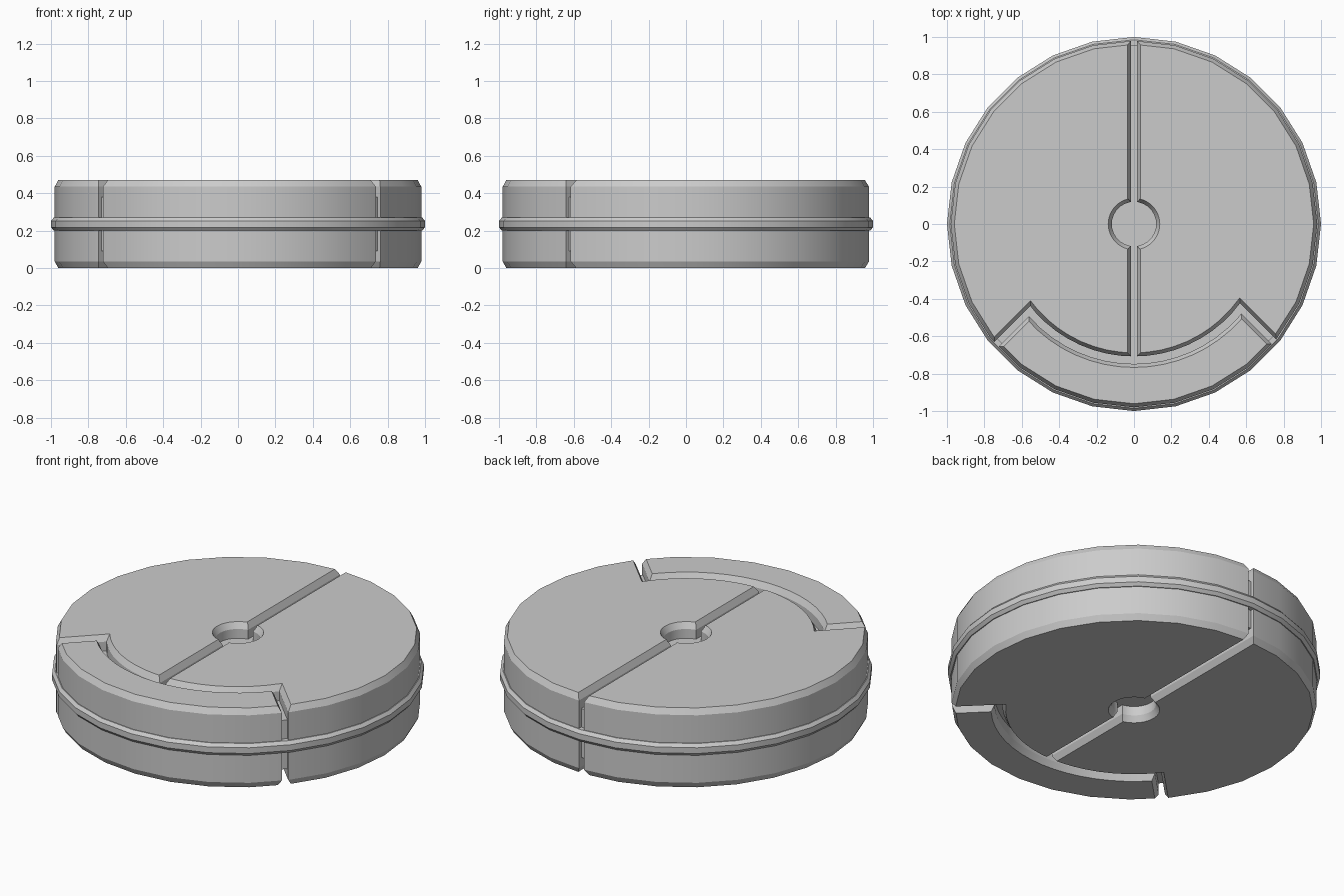
import bpy, bmesh
from math import sin, cos, asin, atan2, pi, sqrt, radians, floor
from mathutils import Vector

if "Cube" in bpy.data.objects:
    bpy.data.objects.remove(bpy.data.objects["Cube"])

SIDES = 28
STEP = 2 * pi / SIDES
H = 0.47            # total height
CH, CV = 0.019, 0.035   # edge chamfer: inward, vertical
R = 0.98            # panel radius
GAP = 0.017         # half width of the grooves


def finish(name, bm):
    bmesh.ops.recalc_face_normals(bm, faces=bm.faces)
    me = bpy.data.meshes.new(name)
    bm.to_mesh(me)
    bm.free()
    ob = bpy.data.objects.new(name, me)
    bpy.context.collection.objects.link(ob)
    bpy.ops.object.select_all(action='DESELECT')
    ob.select_set(True)
    bpy.context.view_layer.objects.active = ob
    bpy.ops.object.shade_smooth_by_angle(angle=radians(20))
    return ob


def bridge(bm, a, b):
    n = len(a)
    for i in range(n):
        j = (i + 1) % n
        bm.faces.new((a[i], a[j], b[j], b[i]))


def arc(r, a0, a1, n):
    """Points on an n-sided polygon from angle a0 to a1, keeping its corners."""
    s = 2 * pi / n
    lo, hi = min(a0, a1), max(a0, a1)
    angs = [lo] + [k * s for k in range(floor(lo / s) + 1, floor(hi / s) + 1)
                   if lo + 0.02 < k * s < hi - 0.02] + [hi]
    if a1 < a0:
        angs.reverse()
    out = []
    for a in angs:
        rr = r * cos(s / 2) / cos((a % s) - s / 2)
        out.append((rr * cos(a), rr * sin(a)))
    return out


def inset(pts, d):
    """Mitred inward offset of a counter-clockwise outline."""
    out = []
    n = len(pts)
    for i in range(n):
        p0, p, p1 = (Vector(pts[k % n]) for k in (i - 1, i, i + 1))
        e0, e1 = (p - p0).normalized(), (p1 - p).normalized()
        n0, n1 = Vector((-e0.y, e0.x)), Vector((-e1.y, e1.x))
        out.append(p + (n0 + n1) * (d / max(0.3, 1 + n0.dot(n1))))
    return out


def panel(name, pts):
    """Chamfered slab from a flat outline."""
    area = sum(pts[i - 1][0] * pts[i][1] - pts[i][0] * pts[i - 1][1] for i in range(len(pts)))
    if area < 0:
        pts = pts[::-1]
    small = inset(pts, CH)
    bm = bmesh.new()
    rings = [[bm.verts.new((p[0], p[1], z)) for p in o]
             for o, z in ((small, 0), (pts, CV), (pts, H - CV), (small, H))]
    for a, b in zip(rings, rings[1:]):
        bridge(bm, a, b)
    bm.faces.new(rings[0])
    bm.faces.new(rings[-1])
    return finish(name, bm)


def slot_angle(v, r):
    """Angle where a 45 degree slot, offset v from the centre, meets radius r."""
    return -pi / 4 + asin(v / r)


def half_outline(v):
    """Right-hand half: rim, slot, inner arc, centre groove, hub notch."""
    v += GAP
    ri, rh = 0.708, 0.119
    pts = arc(R, pi / 2 - asin(GAP / R), slot_angle(v, R), SIDES)
    pts += arc(ri, slot_angle(v, ri), -pi / 2 + asin(GAP / ri), 60)
    t = pi / 2 - asin(GAP / rh)
    pts += arc(rh, -t, t, 28)
    return pts


V_RIGHT, V_LEFT = 0.085, 0.065

# Two main halves
panel("right_half", half_outline(V_RIGHT))
panel("left_half", [(-x, y) for x, y in half_outline(V_LEFT)])

# Front crescent segment
rc = 0.748
vr, vl = V_RIGHT - GAP, V_LEFT - GAP
panel("front_segment",
      arc(R, -pi - slot_angle(vl, R), slot_angle(vr, R), SIDES)
      + arc(rc, slot_angle(vr, rc), -pi - slot_angle(vl, rc), 60))


def lathe(name, profile, closed):
    bm = bmesh.new()
    rings = [[bm.verts.new((r * cos(i * STEP), r * sin(i * STEP), z)) for i in range(SIDES)]
             for r, z in profile]
    for a, b in zip(rings, rings[1:]):
        bridge(bm, a, b)
    if closed:
        bridge(bm, rings[-1], rings[0])
    else:
        bm.faces.new(rings[0])
        bm.faces.new(rings[-1])
    return finish(name, bm)


# Inner core seen at the bottom of the grooves
lathe("inner_core", [(0.957, 0.09), (0.957, 0.38)], False)

# Raised band round the middle
lathe("rim_band", [(0.95, 0.2), (0.985, 0.2), (1.0, 0.218), (1.0, 0.252),
                   (0.985, 0.27), (0.95, 0.27)], True)
